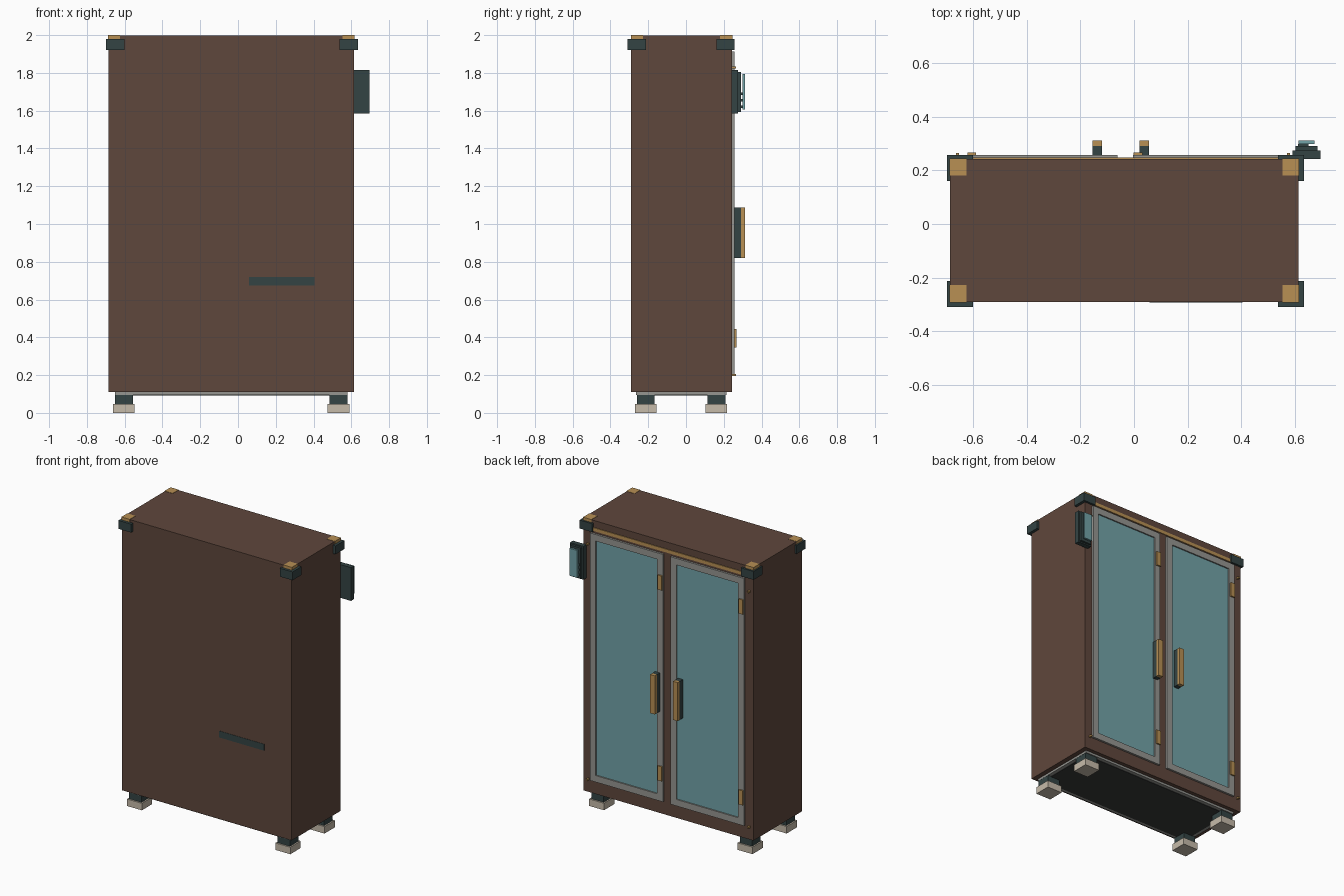
import bpy, bmesh

if "Cube" in bpy.data.objects:
    bpy.data.objects.remove(bpy.data.objects["Cube"])


def material(name, r, g, b):
    lin = [((c / 255 + 0.055) / 1.055) ** 2.4 for c in (r, g, b)]
    m = bpy.data.materials.new(name)
    m.diffuse_color = (*lin, 1)
    m.use_nodes = True
    m.node_tree.nodes["Principled BSDF"].inputs["Base Color"].default_value = m.diffuse_color
    return m


BROWN = material("brown_wood", 95, 71, 60)
DARK = material("dark_slate", 52, 68, 68)
GOLD = material("gold_brass", 184, 144, 84)
BEIGE = material("beige_rubber", 198, 187, 170)
GREY = material("grey_metal", 150, 150, 145)
GLASS = material("teal_glass", 114, 163, 168)
CHARCOAL = material("charcoal", 56, 58, 57)


def finish(name, bm, mat):
    me = bpy.data.meshes.new(name)
    bm.to_mesh(me)
    bm.free()
    me.materials.append(mat)
    ob = bpy.data.objects.new(name, me)
    bpy.context.collection.objects.link(ob)
    return ob


def add_box(bm, x, y, z):
    """Box from (min, max) pairs on each axis."""
    verts = bmesh.ops.create_cube(bm, size=1)["verts"]
    for v in verts:
        v.co = [a + (b - a) * (c + 0.5) for c, (a, b) in zip(v.co, (x, y, z))]


def box(name, mat, x, y, z):
    bm = bmesh.new()
    add_box(bm, x, y, z)
    return finish(name, bm, mat)


# Cabinet body
X0, X1, Y0, Y1 = -0.686, 0.614, -0.29, 0.243
CX = (X0 + X1) / 2
box("cabinet_body", BROWN, (X0, X1), (Y0, Y1), (0.11, 1.998))

# Plinth and underside panel
box("base_plate", GREY, (-0.65, 0.58), (-0.265, 0.215), (0.095, 0.112))
box("underside_panel", CHARCOAL, (-0.625, 0.555), (-0.24, 0.19), (0.092, 0.1))

# Corner brackets with brass caps, and legs with feet
for sx, side in ((-1, "left"), (1, "right")):
    for sy, end in ((-1, "front"), (1, "back")):
        tag = f"{end}_{side}"
        bx = X0 - 0.012 if sx < 0 else X1 + 0.02
        by = Y0 - 0.02 if sy < 0 else Y1 + 0.015
        box("corner_bracket_" + tag, DARK, sorted((bx, bx - sx * 0.097)),
            sorted((by, by - sy * 0.097)), (1.922, 1.98))
        gx = X0 - 0.002 if sx < 0 else X1 + 0.002
        gy = Y0 - 0.002 if sy < 0 else Y1 + 0.002
        box("corner_cap_" + tag, GOLD, sorted((gx, gx - sx * 0.063)),
            sorted((gy, gy - sy * 0.065)), (1.979, 2.0))
        lx, ly = CX + sx * 0.568, -0.026 + sy * 0.187
        box("leg_" + tag, DARK, (lx - 0.047, lx + 0.047), (ly - 0.047, ly + 0.047), (0.045, 0.11))
        box("foot_" + tag, BEIGE, (lx - 0.057, lx + 0.057), (ly - 0.057, ly + 0.057), (0, 0.048))

# Slot on the plain face
box("front_slot", DARK, (0.058, 0.405), (Y0 - 0.002, Y0 + 0.004), (0.675, 0.72))


# Glazed doors: frame, glass, hinges, handle
def door(tag, x0, x1, handle_x):
    z0, z1, w = 0.2, 1.912, 0.045
    y = (Y1 - 0.005, 0.257)
    bm = bmesh.new()
    add_box(bm, (x0, x0 + w), y, (z0, z1))
    add_box(bm, (x1 - w, x1), y, (z0, z1))
    add_box(bm, (x0 + w, x1 - w), y, (z0, z0 + w))
    add_box(bm, (x0 + w, x1 - w), y, (z1 - w, z1))
    finish("door_frame_" + tag, bm, GREY)
    box("door_glass_" + tag, GLASS, (x0 + w, x1 - w), (Y1 - 0.004, 0.248),
        (z0 + w, z1 - w))
    for n, hz in (("lower", 0.345), ("upper", 1.665)):
        box(f"hinge_{n}_{tag}", GOLD, (x0 + 0.002, x0 + 0.034), (0.25, 0.267), (hz, hz + 0.1))
    hx = (handle_x - 0.018, handle_x + 0.018)
    box("handle_base_" + tag, DARK, hx, (0.255, 0.29), (0.82, 1.087))
    box("handle_grip_" + tag, GOLD, hx, (0.29, 0.312), (0.82, 1.087))


door("left", -0.623, -0.061, -0.137)
door("right", -0.003, 0.556, 0.038)

# Brass trim above the doors
box("top_trim", GOLD, (-0.623, 0.556), (Y1 - 0.003, 0.248), (1.927, 1.95))

# Small brass studs on the door surround
for i, (px, pz) in enumerate(((-0.658, 0.2), (-0.658, 1.828), (0.576, 0.2), (0.576, 1.828))):
    box(f"stud_{i + 1}", GOLD, (px - 0.006, px + 0.006), (Y1 - 0.003, 0.264), (pz - 0.006, pz + 0.006))

# Control panel on the side
box("control_back", DARK, (0.592, 0.695), (0.242, 0.275), (1.585, 1.815))
box("control_bezel", DARK, (0.603, 0.685), (0.275, 0.29), (1.593, 1.806))
box("control_screen", GLASS, (0.614, 0.674), (0.298, 0.312), (1.606, 1.795))
for i, pz in enumerate((1.62, 1.655, 1.69)):
    box(f"control_spacer_{i + 1}", DARK, (0.612, 0.65), (0.289, 0.299), (pz - 0.007, pz + 0.007))
